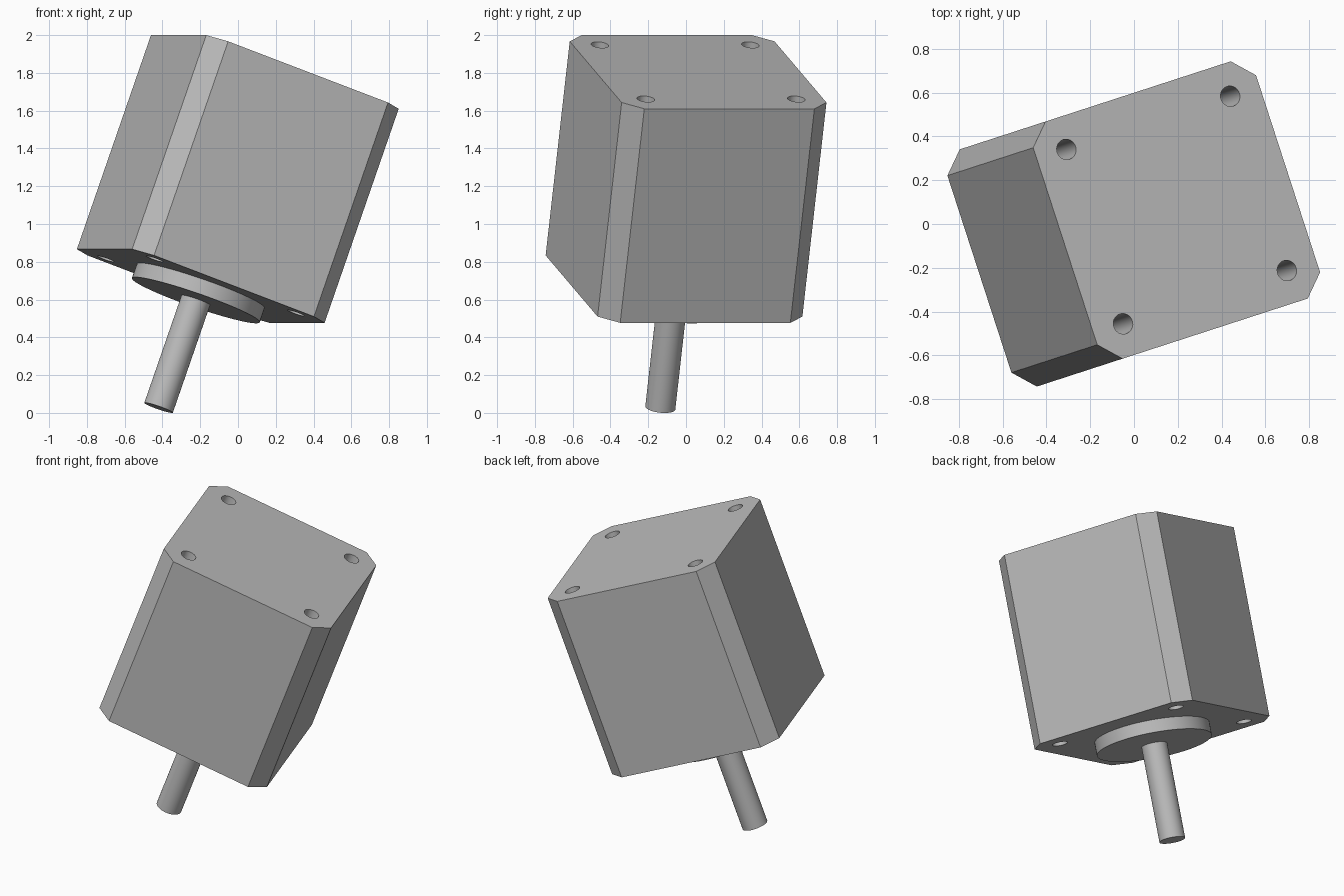
import bpy, math
from mathutils import Matrix, Vector

if "Cube" in bpy.data.objects:
    bpy.data.objects.remove(bpy.data.objects["Cube"], do_unlink=True)

HALF, CHAMFER, LENGTH = 0.57, 0.0965, 1.206
HOLE_POS, HOLE_R = 0.419, 0.047

# Local frame: origin at centre of the rear (upper) face, shaft along -z
TILT = (Matrix.Translation((0.195, 0.064, 1.805))
        @ Matrix.Rotation(math.radians(18), 4, 'Z')
        @ Matrix.Rotation(math.radians(20), 4, 'Y'))

metal = bpy.data.materials.new("grey metal")
metal.use_nodes = True
colour = (0.5, 0.5, 0.5, 1)
metal.diffuse_color = colour
metal.node_tree.nodes["Principled BSDF"].inputs["Base Color"].default_value = colour


def cylinder(name, radius, top, bottom, x=0, y=0, sides=64):
    """Round part along the motor axis between two local heights."""
    bpy.ops.mesh.primitive_cylinder_add(vertices=sides, radius=radius, depth=top - bottom)
    ob = bpy.context.object
    ob.name = name
    ob.data.materials.append(metal)
    bpy.ops.object.shade_smooth_by_angle(angle=math.radians(30))
    ob.matrix_world = TILT @ Matrix.Translation((x, y, (top + bottom) / 2))
    return ob


# Motor body: square prism with chamfered long edges
inner = HALF - CHAMFER
outline = []
for k in range(4):
    turn = Matrix.Rotation(k * math.pi / 2, 3, 'Z')
    outline += [turn @ Vector((HALF, -inner, 0)), turn @ Vector((HALF, inner, 0))]
n = len(outline)
verts = [p - Vector((0, 0, LENGTH)) for p in outline] + outline
faces = [list(range(n))[::-1], list(range(n, 2 * n))]
faces += [[i, (i + 1) % n, n + (i + 1) % n, n + i] for i in range(n)]
mesh = bpy.data.meshes.new("motor_body")
mesh.from_pydata(verts, [], faces)
mesh.materials.append(metal)
body = bpy.data.objects.new("motor_body", mesh)
bpy.context.collection.objects.link(body)
body.matrix_world = TILT

# Bolt holes running through the four corners
cutters = []
for sx in (-1, 1):
    for sy in (-1, 1):
        cutter = cylinder("bolt_hole_cutter", HOLE_R, 0.1, -LENGTH - 0.1,
                          sx * HOLE_POS, sy * HOLE_POS, 32)
        cutter.hide_render = True
        cutters.append(cutter)
bpy.context.view_layer.update()
for cutter in cutters:
    cut = body.modifiers.new("bolt_hole", 'BOOLEAN')
    cut.operation, cut.solver, cut.object = 'DIFFERENCE', 'EXACT', cutter
bpy.ops.object.select_all(action='DESELECT')
body.select_set(True)
bpy.context.view_layer.objects.active = body
for cut in list(body.modifiers):
    bpy.ops.object.modifier_apply(modifier=cut.name)
bpy.ops.object.shade_smooth_by_angle(angle=math.radians(30))
for cutter in cutters:
    bpy.data.objects.remove(cutter, do_unlink=True)

# Pilot boss and output shaft
cylinder("pilot_boss", 0.358, -LENGTH + 0.01, -LENGTH - 0.08)
cylinder("output_shaft", 0.08, -LENGTH - 0.07, -1.892, sides=48)
